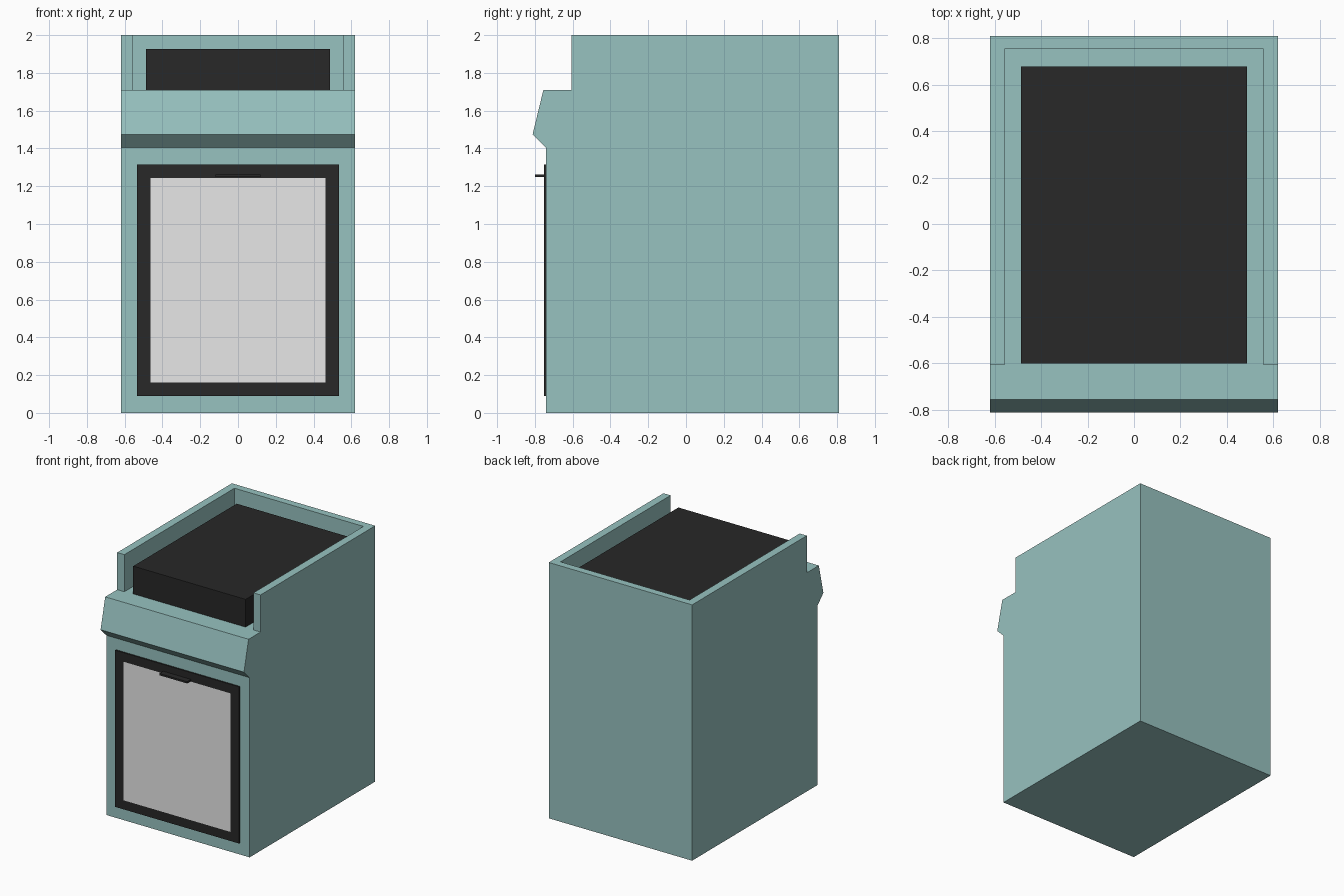
import bpy
import bmesh
from mathutils import Vector

cube = bpy.data.objects.get("Cube")
if cube:
    bpy.data.objects.remove(cube, do_unlink=True)


def material(name, rgb):
    mat = bpy.data.materials.new(name)
    mat.use_nodes = True
    mat.diffuse_color = (*rgb, 1)
    mat.node_tree.nodes["Principled BSDF"].inputs["Base Color"].default_value = (*rgb, 1)
    return mat


TEAL = material("pale teal enamel", (0.31, 0.54, 0.525))
BLACK = material("black", (0.021, 0.021, 0.021))
GLASS = material("light grey glass", (0.8, 0.8, 0.8))


def finish(bm, name, *mats):
    bmesh.ops.recalc_face_normals(bm, faces=bm.faces)
    mesh = bpy.data.meshes.new(name)
    bm.to_mesh(mesh)
    bm.free()
    for mat in mats:
        mesh.materials.append(mat)
    obj = bpy.data.objects.new(name, mesh)
    bpy.context.collection.objects.link(obj)
    return obj


def extrude(name, outline, offset, mat):
    """Close an outline into a face and extrude it into a solid."""
    bm = bmesh.new()
    face = bm.faces.new([bm.verts.new(p) for p in outline])
    new = bmesh.ops.extrude_face_region(bm, geom=[face])["geom"]
    verts = [g for g in new if isinstance(g, bmesh.types.BMVert)]
    bmesh.ops.translate(bm, verts=verts, vec=offset)
    return finish(bm, name, mat)


def box_mesh(lo, hi):
    bm = bmesh.new()
    bmesh.ops.create_cube(bm, size=1)
    lo, hi = Vector(lo), Vector(hi)
    for v in bm.verts:
        v.co = (lo + hi) / 2 + v.co * (hi - lo)
    return bm


HALF, BACK, FRONT = 0.62, 0.81, -0.742
DECK, TOP, WALL = 1.71, 2.0, 0.062

# Cabinet with the slanted control panel, from a side profile
profile = [(BACK, 0), (FRONT, 0), (FRONT, 1.405), (-0.812, 1.475),
           (-0.755, DECK), (BACK, DECK)]
extrude("cabinet", [(-HALF, y, z) for y, z in profile], (2 * HALF, 0, 0), TEAL)

# U-shaped rim around the back and sides of the deck
inner, rim_front = HALF - WALL, -0.607
half_u = [(HALF, BACK), (HALF, rim_front), (inner, rim_front), (inner, BACK - WALL + 0.005)]
rim = half_u + [(-x, y) for x, y in reversed(half_u)]
extrude("rim", [(x, y, DECK) for x, y in rim], (0, 0, TOP - DECK), TEAL)

# Raised black block on the deck
finish(box_mesh((-0.486, -0.6, DECK), (0.486, 0.678, 1.927)), "top_block", BLACK)

# Door with an inset window face
bm = box_mesh((-0.535, -0.753, 0.09), (0.535, FRONT, 1.315))
front = [f for f in bm.faces if f.calc_center_median().y < -0.752]
bmesh.ops.inset_region(bm, faces=front, thickness=0.1)
front[0].material_index = 1
finish(bm, "door", BLACK, GLASS)

# Thin door handle
finish(box_mesh((-0.12, -0.8, 1.248), (0.12, -0.75, 1.262)), "door_handle", BLACK)
